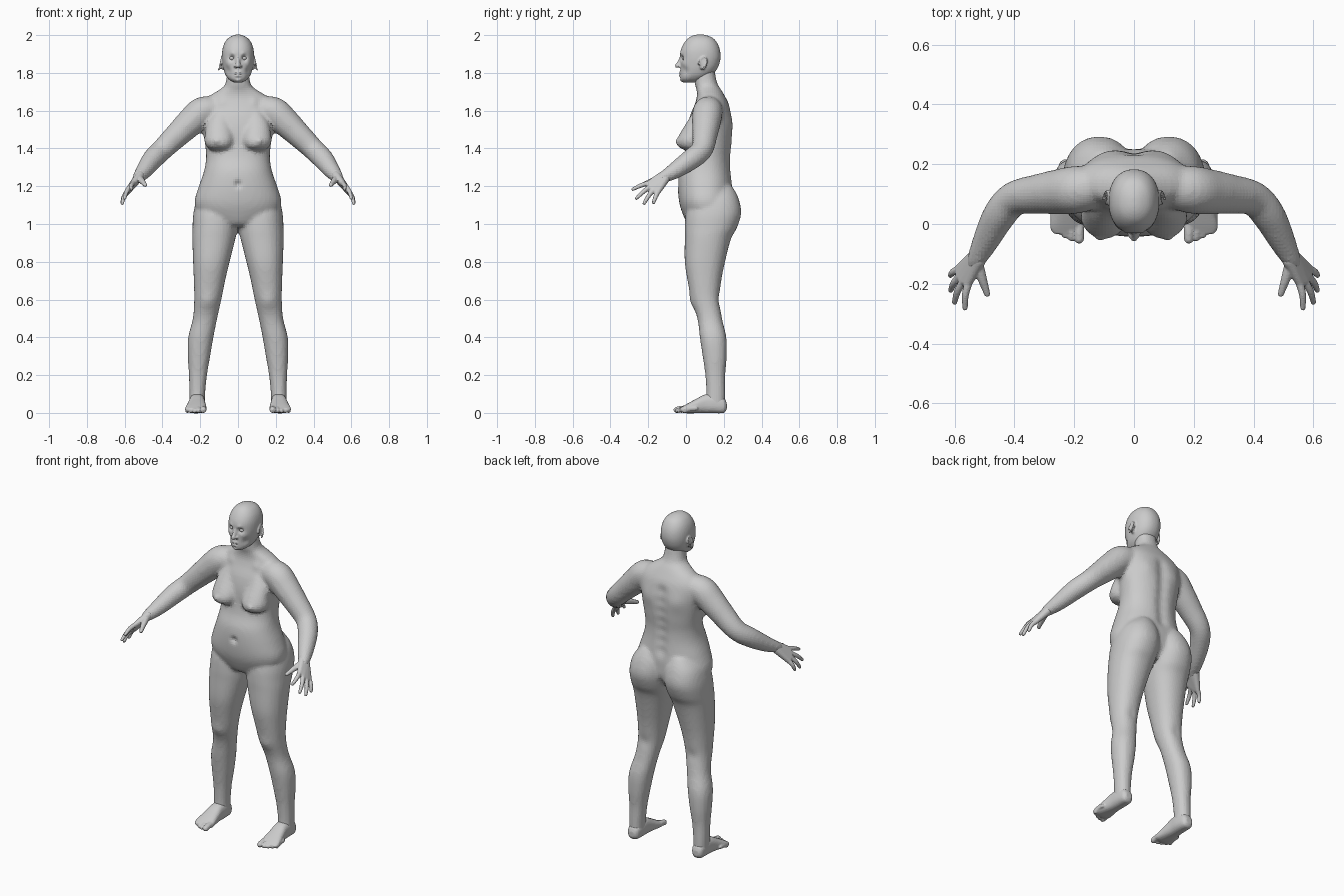
import bpy, bmesh, math
from mathutils import Vector, Matrix


def resample(keys, sub=4):
    """Catmull-Rom interpolation of a list of number tuples."""
    out, n = [], len(keys)
    for i in range(n - 1):
        a, b, c, d = keys[max(i - 1, 0)], keys[i], keys[i + 1], keys[min(i + 2, n - 1)]
        for k in range(sub):
            t = k / sub
            out.append(tuple(0.5 * (2 * q + (r - p) * t + (2 * p - 5 * q + 4 * r - s) * t * t
                                    + (3 * q - p - 3 * r + s) * t ** 3)
                             for p, q, r, s in zip(a, b, c, d)))
    return out + [tuple(keys[-1])]


def skin(bm, rings):
    rows = [[bm.verts.new(p) for p in ring] for ring in rings]
    n = len(rows[0])
    for a, b in zip(rows, rows[1:]):
        for i in range(n):
            j = (i + 1) % n
            bm.faces.new((a[i], a[j], b[j], b[i]))
    bm.faces.new(rows[0][::-1])
    bm.faces.new(rows[-1])


def loft(bm, keys, axis='z', power=2.2, n=32):
    """Keys: (position on axis, x min, x max, other min, other max)."""
    rings = []
    for t, x0, x1, b0, b1 in resample(keys):
        ring = []
        for i in range(n):
            c, s = math.cos(math.tau * i / n), math.sin(math.tau * i / n)
            x = (x0 + x1) / 2 + (x1 - x0) / 2 * math.copysign(abs(c) ** (2 / power), c)
            b = (b0 + b1) / 2 + (b1 - b0) / 2 * math.copysign(abs(s) ** (2 / power), s)
            ring.append((x, b, t) if axis == 'z' else (x, t, b))
        rings.append(ring)
    skin(bm, rings)


def ball(bm, pos, size):
    m = Matrix.Translation(pos) @ Matrix.Diagonal((*size, 1))
    return bmesh.ops.create_uvsphere(bm, u_segments=16, v_segments=10, radius=1, matrix=m)['verts']


def tube(bm, keys, n=16):
    """Keys: (x, y, z, radius); both ends are rounded."""
    pts = resample(keys)
    rings = []
    for i, p in enumerate(pts):
        d = (Vector(pts[min(i + 1, len(pts) - 1)][:3]) - Vector(pts[max(i - 1, 0)][:3])).normalized()
        u = d.cross(Vector((1, 0, 0.3))).normalized()
        v = d.cross(u)
        rings.append([Vector(p[:3]) + p[3] * (u * math.cos(math.tau * k / n) + v * math.sin(math.tau * k / n))
                      for k in range(n)])
    skin(bm, rings)
    for p in (keys[0], keys[-1]):
        ball(bm, p[:3], [p[3] * 0.98] * 3)


def mirror(bm):
    new = bmesh.ops.duplicate(bm, geom=bm.verts[:] + bm.edges[:] + bm.faces[:])['geom']
    for v in new:
        if isinstance(v, bmesh.types.BMVert):
            v.co.x *= -1


def finish(bm, name, voxel=None, smooth=0, dents=()):
    """Fuse the overlapping parts into one skin, relax it, then push details."""
    bmesh.ops.recalc_face_normals(bm, faces=bm.faces[:])
    me = bpy.data.meshes.new(name)
    bm.to_mesh(me)
    bm.free()
    ob = bpy.data.objects.new(name, me)
    bpy.context.collection.objects.link(ob)
    if voxel:
        r = ob.modifiers.new("fuse", 'REMESH')
        r.mode, r.voxel_size = 'VOXEL', voxel
        s = ob.modifiers.new("relax", 'SMOOTH')
        s.factor, s.iterations = 0.5, smooth
        dg = bpy.context.evaluated_depsgraph_get()
        new = bpy.data.meshes.new_from_object(ob.evaluated_get(dg))
        ob.modifiers.clear()
        ob.data = new
    for pos, rad, push in dents:
        for side in ((1, -1) if pos[0] else (1,)):
            c = Vector((pos[0] * side, pos[1], pos[2]))
            d = Vector((push[0] * side, push[1], push[2]))
            for v in ob.data.vertices:
                q = (v.co - c).length_squared / rad ** 2
                if q < 6:
                    v.co += d * math.exp(-q)
    return ob


# Body: legs, breasts and arms on one side, mirrored, then the torso and neck
bm = bmesh.new()
loft(bm, [(1.2, .04, .16, .07, .245), (1.14, .005, .213, .03, .277), (1.06, -.003, .236, 0, .293),
          (.98, .003, .241, -.007, .27), (.92, .014, .242, -.007, .238), (.8, .044, .238, -.007, .207),
          (.7, .068, .234, .008, .187), (.6, .088, .232, .028, .178), (.5, .11, .239, .06, .191),
          (.4, .13, .264, .073, .214), (.3, .147, .266, .088, .216), (.2, .164, .26, .102, .208),
          (.1, .174, .258, .107, .208), (.03, .176, .256, .1, .208)])
loft(bm, [(1.6, .06, .12, .04, .1), (1.54, .04, .16, .005, .1), (1.48, .024, .174, -.032, .1),
          (1.44, .022, .178, -.05, .1), (1.41, .03, .168, -.042, .1), (1.393, .055, .145, -.012, .08)], power=2)
tube(bm, [(.12, .125, 1.605, .07), (.19, .115, 1.593, .08), (.25, .108, 1.54, .076), (.32, .1, 1.473, .067),
          (.4, .085, 1.395, .058), (.45, .03, 1.345, .056), (.495, -.055, 1.285, .045),
          (.525, -.115, 1.25, .033), (.535, -.132, 1.238, .027)], n=24)
mirror(bm)
torso = [(.985, .05, .05, .16), (1.0, .12, .01, .2), (1.06, .21, -.02, .245), (1.12, .23, -.037, .25),
         (1.2, .207, -.043, .248), (1.28, .18, -.037, .24), (1.35, .169, -.012, .238), (1.42, .174, 0, .245),
         (1.5, .187, .005, .248), (1.57, .195, .02, .243), (1.63, .187, .045, .229), (1.675, .155, .058, .207),
         (1.71, .1, .056, .187), (1.735, .07, .048, .17), (1.78, .06, .043, .157), (1.84, .056, .05, .15)]
loft(bm, [(z, -w, w, f, b) for z, w, f, b in torso], n=48)
details = [((0, .245, 1.22 + .06 * i), .035, (0, -.012, 0)) for i in range(7)]    # spine
details += [((0, -.043, 1.21), .018, (0, .014, 0)),                               # navel
            ((.1, .24, 1.53), .05, (0, .007, 0)),                                 # shoulder blade
            ((.16, .03, .59), .04, (0, -.008, 0)),                                # kneecap
            ((.16, .178, .6), .035, (0, -.006, 0)),                               # back of knee
            ((.115, -.045, 1.438), .016, (0, -.008, 0)),                          # nipple
            ((.09, .04, 1.65), .025, (0, -.008, .003))]                           # collar bone
finish(bm, "body", .011, 7, details)

# Head with nose, ears and sculpted face
bm = bmesh.new()
for s in (1, -1):
    ball(bm, (s * .013, -.036, 1.835), (.009, .011, .008))        # nostril wings
    ball(bm, (s * .083, .088, 1.848), (.009, .018, .032))         # ear bowl
    rim = [(s * (.093 - .008 * math.sin(a)), .088 + .02 * math.cos(a) + .006 * math.sin(a),
            1.85 + .034 * math.sin(a), .0055) for a in [math.radians(40 * i - 90) for i in range(8)]]
    tube(bm, rim, n=8)
tube(bm, [(0, -.025, 1.885, .008), (0, -.034, 1.86, .01), (0, -.047, 1.838, .0125)])
skull = [(2.003, .01, .06, .09), (1.997, .03, .035, .115), (1.982, .054, .01, .146), (1.955, .073, -.012, .167),
         (1.92, .083, -.028, .18), (1.88, .085, -.032, .183), (1.84, .081, -.03, .174), (1.81, .074, -.03, .157),
         (1.785, .064, -.03, .132), (1.765, .048, -.028, .1), (1.75, .025, -.015, .06)]
loft(bm, [(z, -w, w, f, b) for z, w, f, b in skull], n=40)
face = [((.033, -.025, 1.878), .016, (-.002, .014, 0)),           # eye socket
        ((.03, -.03, 1.9), .014, (0, -.005, 0)),                  # brow
        ((.05, -.005, 1.85), .02, (.002, -.004, 0)),              # cheekbone
        ((.055, -.005, 1.81), .022, (-.004, .004, 0)),            # cheek hollow
        ((.01, -.032, 1.801), .01, (0, -.006, 0)),                # upper lip
        ((.008, -.032, 1.784), .01, (0, -.006, 0)),               # lower lip
        ((.012, -.036, 1.793), .006, (0, .006, 0)),               # mouth line
        ((0, -.03, 1.773), .01, (0, .004, 0)),                    # chin crease
        ((0, -.025, 1.76), .014, (0, -.006, 0))]                  # chin
finish(bm, "head", .005, 4, face)

# Eyeballs
bm = bmesh.new()
ball(bm, (.032, -.009, 1.878), (.0135, .0125, .0105))
mirror(bm)
finish(bm, "eyes")

# Hands: palm is the hull of wrist and knuckle balls, fingers are tapered tubes
bm = bmesh.new()
knuckles = [(.553, -.195, 1.217), (.571, -.19, 1.197), (.582, -.174, 1.18), (.586, -.15, 1.168)]
tips = [(.565, -.281, 1.184), (.6, -.262, 1.136), (.613, -.222, 1.109), (.614, -.172, 1.113)]
palm = []
for p in [(.519, -.122, 1.256), (.531, -.108, 1.242)]:
    palm += ball(bm, p, (.024, .024, .024))
for p in knuckles:
    palm += ball(bm, p, (.014, .014, .014))
hull = bmesh.ops.convex_hull(bm, input=palm)
bmesh.ops.delete(bm, geom=list({g for g in hull['geom_interior'] + hull['geom_unused']
                                if isinstance(g, bmesh.types.BMVert)}), context='VERTS')
for k, t in zip(knuckles, tips):
    mid = [(a + b) / 2 + o for a, b, o in zip(k, t, (.005, 0, .004))]
    tube(bm, [(*k, .0135), (*mid, .012), (*t, .009)])
tube(bm, [(.522, -.135, 1.243, .019), (.507, -.185, 1.226, .0155), (.491, -.234, 1.206, .0105)])
mirror(bm)
finish(bm, "hands", .004, 3)

# Feet with five toes each
bm = bmesh.new()
loft(bm, [(.216, .2, .235, .02, .05), (.2, .182, .251, 0, .08), (.15, .174, .257, -.002, .1),
          (.1, .174, .26, -.002, .097), (.05, .17, .269, -.002, .072), (0, .165, .28, -.002, .045),
          (-.022, .169, .277, .002, .032), (-.034, .18, .265, .008, .025)], axis='y', power=2.5)
for x, y, r in [(.183, -.05, .0165), (.209, -.046, .0125), (.23, -.037, .012), (.25, -.024, .0115), (.268, -.008, .0115)]:
    tube(bm, [(x, y + .06, .024, r), (x, y + .025, .021, r), (x, y, r - .001, r)])
mirror(bm)
finish(bm, "feet", .005, 3)
